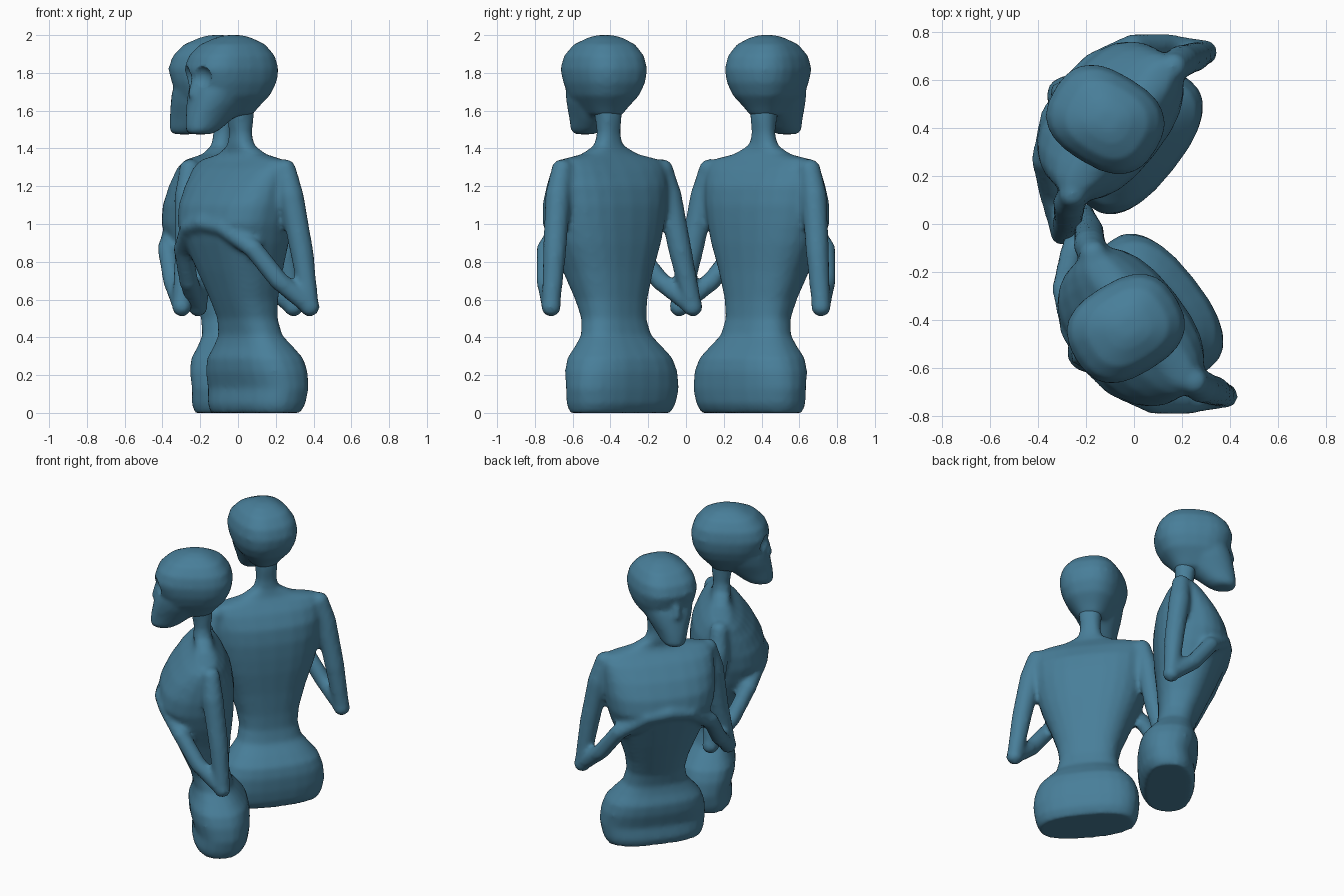
import bpy, bmesh, math
from mathutils import Matrix, Vector

cube = bpy.data.objects.get("Cube")
if cube:
    bpy.data.objects.remove(cube, do_unlink=True)

teal = bpy.data.materials.new("teal")
teal.use_nodes = True
colour = (0.065, 0.21, 0.32, 1)
teal.diffuse_color = colour
teal.node_tree.nodes["Principled BSDF"].inputs["Base Color"].default_value = colour

# Figure frame: +x is its left, -y is forward
POSE = Matrix.Translation((0.04, -0.39, 0)) @ Matrix.Rotation(math.radians(-51.7), 4, 'Z')
MIRRORED = Matrix.Translation((-0.085, 0, 0)) @ Matrix.Scale(-1, 4, (0, 1, 0)) @ POSE
# The head looks slightly to its right
HEAD_TURN = Matrix.Rotation(math.radians(-7), 4, 'Z')
SIDES = 24


def skin(bm, rings):
    """Bridge rings of points into a closed tube."""
    rings = [[bm.verts.new(p) for p in ring] for ring in rings]
    for a, b in zip(rings, rings[1:]):
        for i in range(len(a)):
            j = (i + 1) % len(a)
            bm.faces.new((a[i], a[j], b[j], b[i]))
    bm.faces.new(rings[0][::-1])
    bm.faces.new(rings[-1])


def loft(bm, sections, power):
    """Stack rounded sections: height, half width, back, front."""
    rings = []
    for z, half, back, front in sections:
        ring = []
        for i in range(SIDES):
            t = math.tau * i / SIDES
            c, s = math.cos(t), math.sin(t)
            x = half * math.copysign(abs(c) ** (2 / power), c)
            y = (front - back) / 2 * math.copysign(abs(s) ** (2 / power), s)
            ring.append((x, y - (front + back) / 2, z))
        rings.append(ring)
    skin(bm, rings)


def limb(bm, path):
    """Round tube through points of x, forward, height, radius."""
    points = [Vector((x, -f, z)) for x, f, z, r in path]
    rings = []
    for i, p in enumerate(points):
        way = points[min(i + 1, len(points) - 1)] - points[max(i - 1, 0)]
        turn = way.to_track_quat('Z', 'Y')
        r = path[i][3]
        rings.append([p + turn @ Vector((r * math.cos(math.tau * k / 12), r * math.sin(math.tau * k / 12), 0))
                      for k in range(12)])
    skin(bm, rings)


def ball(bm, x, forward, z, radius):
    bmesh.ops.create_uvsphere(bm, u_segments=16, v_segments=10, radius=radius,
                              matrix=Matrix.Translation((x, -forward, z)))


def finish(bm, name, pose):
    bm.transform(pose)
    bmesh.ops.recalc_face_normals(bm, faces=bm.faces)
    mesh = bpy.data.meshes.new(name)
    bm.to_mesh(mesh)
    bm.free()
    mesh.materials.append(teal)
    obj = bpy.data.objects.new(name, mesh)
    bpy.context.collection.objects.link(obj)
    return obj


def blend(obj, cutter=None):
    """Fuse the overlapping parts into one soft skin."""
    remesh = obj.modifiers.new("fuse", 'REMESH')
    remesh.mode = 'VOXEL'
    remesh.voxel_size = 0.016
    remesh.use_smooth_shade = True
    if cutter:
        cut = obj.modifiers.new("sockets", 'BOOLEAN')
        cut.operation = 'DIFFERENCE'
        cut.object = cutter
    soft = obj.modifiers.new("soften", 'SMOOTH')
    soft.factor = 0.5
    soft.iterations = 5
    # Bake the result and smooth it
    graph = bpy.context.evaluated_depsgraph_get()
    baked = bpy.data.meshes.new_from_object(obj.evaluated_get(graph))
    obj.modifiers.clear()
    obj.data = baked
    baked.materials.clear()
    baked.materials.append(teal)
    for poly in baked.polygons:
        poly.use_smooth = True
        poly.material_index = 0


TORSO = [
    (0.0, .305, -.22, .085), (.05, .325, -.25, .10), (.13, .338, -.262, .09),
    (.22, .33, -.265, .115), (.29, .305, -.25, .12), (.35, .255, -.205, .10),
    (.41, .205, -.155, .09), (.5, .185, -.135, .11), (.6, .20, -.135, .155),
    (.75, .25, -.145, .22), (.9, .31, -.16, .28), (1.0, .34, -.165, .315),
    (1.1, .355, -.165, .295), (1.2, .36, -.15, .24), (1.29, .36, -.105, .165),
    (1.338, .335, -.065, .105), (1.37, .18, -.04, .085), (1.42, .08, -.025, .09),
    (1.48, .063, -.02, .085), (1.56, .068, -.03, .10), (1.66, .08, -.03, .12)]

CRANIUM = [
    (1.57, .075, -.02, .2), (1.62, .115, -.06, .27), (1.68, .162, -.115, .29),
    (1.75, .19, -.15, .315), (1.82, .2, -.16, .335), (1.89, .186, -.14, .31),
    (1.95, .145, -.09, .25), (1.985, .085, -.02, .17), (2.0, .04, .03, .12)]

JAW = [(1.475, .055, .22, .345), (1.5, .075, .17, .36), (1.56, .10, .09, .355),
       (1.64, .138, .03, .34), (1.70, .155, .03, .325), (1.75, .14, .08, .305)]


def build_figure(label, pose):
    # Torso, hips and neck with folded arms
    bm = bmesh.new()
    loft(bm, TORSO, 2.5)
    for side, elbow in ((-1, .49), (1, .465)):
        x = side * elbow
        limb(bm, [(side * .338, 0, 1.30, .055), (side * .375, -.01, 1.15, .068),
                  (side * .425, -.045, .85, .062), (x, -.065, .565, .05)])
        limb(bm, [(x, -.065, .565, .05), (side * .385, .08, .70, .052),
                  (side * .30, .185, .87, .052), (side * .14, .27, .985, .048),
                  (0, .29, 1.005, .045)])
        ball(bm, x, -.065, .563, .054)
        ball(bm, side * .338, 0, 1.285, .06)
    blend(finish(bm, label + "_body", pose))

    # Eye socket cutter
    bm = bmesh.new()
    for side in (-1, 1):
        ball(bm, side * .085, .335, 1.775, .064)
    sockets = finish(bm, label + "_sockets", pose @ HEAD_TURN)
    sockets.hide_render = True

    # Skull with projecting jaw and nose
    bm = bmesh.new()
    loft(bm, CRANIUM, 2.6)
    loft(bm, JAW, 2.2)
    limb(bm, [(0, .28, 1.80, .03), (0, .31, 1.74, .03), (0, .325, 1.67, .03)])
    blend(finish(bm, label + "_head", pose @ HEAD_TURN), sockets)
    bpy.data.objects.remove(sockets, do_unlink=True)


build_figure("front_figure", POSE)
build_figure("rear_figure", MIRRORED)
